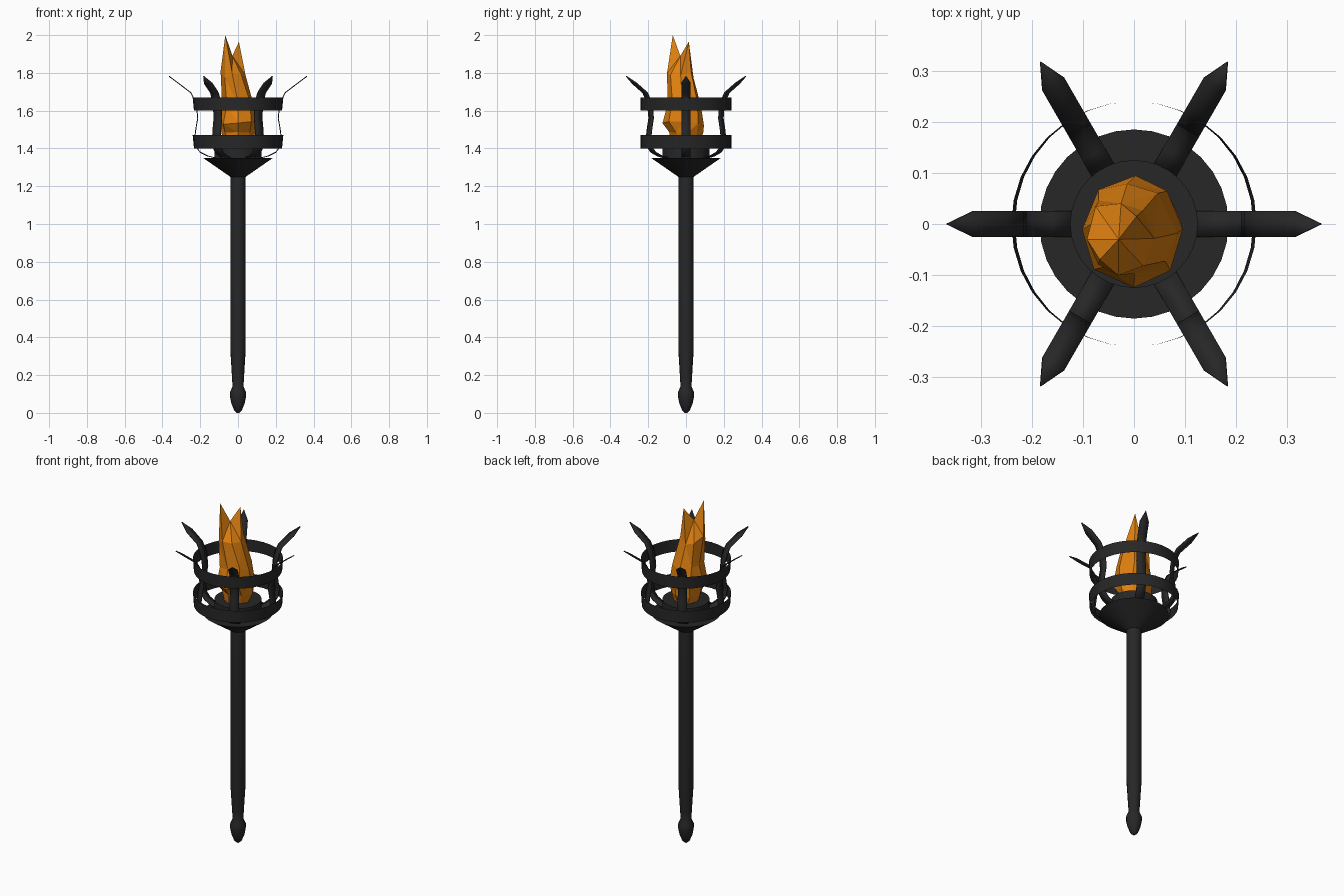
import bpy, bmesh, math, random
from math import cos, sin, pi

if "Cube" in bpy.data.objects:
    bpy.data.objects.remove(bpy.data.objects["Cube"])

random.seed(4)

def material(name, col):
    m = bpy.data.materials.new(name)
    m.diffuse_color = (*col, 1)
    m.use_nodes = True
    m.node_tree.nodes["Principled BSDF"].inputs["Base Color"].default_value = m.diffuse_color
    return m

iron = material("iron", (0.02, 0.02, 0.02))
fire = material("fire", (0.75, 0.22, 0.005))

def finish(name, bm, mat, smooth=None):
    bmesh.ops.remove_doubles(bm, verts=bm.verts, dist=1e-5)
    me = bpy.data.meshes.new(name)
    bm.to_mesh(me)
    bm.free()
    me.materials.append(mat)
    ob = bpy.data.objects.new(name, me)
    bpy.context.collection.objects.link(ob)
    if smooth:
        bpy.ops.object.select_all(action='DESELECT')
        ob.select_set(True)
        bpy.context.view_layer.objects.active = ob
        bpy.ops.object.shade_smooth_by_angle(angle=math.radians(smooth))
    return ob

def loft(rings, cap_ends=True, closed=True):
    """Skin a list of point rings with quads."""
    bm = bmesh.new()
    vs = [[bm.verts.new(p) for p in r] for r in rings]
    n = len(rings[0])
    for a, b in zip(vs, vs[1:]):
        for i in range(n if closed else n - 1):
            j = (i + 1) % n
            bm.faces.new((a[i], a[j], b[j], b[i]))
    if cap_ends:
        bm.faces.new(vs[0][::-1])
        bm.faces.new(vs[-1])
    return bm

def circle(rx, ry, z, n, cx=0, cy=0):
    return [(cx + rx * cos(2 * pi * i / n), cy + ry * sin(2 * pi * i / n), z) for i in range(n)]

def lathe(name, profile, n):
    finish(name, loft([circle(r, r, z, n) for r, z in profile]), iron, 30)

# handle with pommel
lathe("handle", [(0.006, 0), (0.02, 0.012), (0.035, 0.05), (0.042, 0.085), (0.042, 0.11),
                 (0.029, 0.14), (0.032, 0.19), (0.041, 0.34), (0.041, 1.26)], 16)
# flared collar and cup holding the flame
lathe("collar", [(0.041, 1.25), (0.185, 1.35)], 32)
lathe("cup", [(0.125, 1.34), (0.125, 1.43)], 32)

# two thin bands round the basket
for name, z in (("lower_band", 1.40), ("upper_band", 1.60)):
    finish(name, loft([circle(0.233, 0.24, z, 32), circle(0.24, 0.24, z + 0.07, 32)], False), iron, 30)

# six curved blades: radius, height, half width
path = [(0.12, 1.35, .025), (0.16, 1.36, .025), (0.2, 1.38, .025), (0.224, 1.41, .025),
        (0.23, 1.45, .025), (0.222, 1.51, .025), (0.213, 1.56, .025), (0.218, 1.61, .025),
        (0.232, 1.66, .025), (0.25, 1.695, .025), (0.315, 1.745, .025), (0.365, 1.782, .001)]
for k in range(6):
    a = k * pi / 3
    rows = [[(r * cos(a) - s * w * sin(a), r * sin(a) + s * w * cos(a), z) for s in (-1, 1)]
            for r, z, w in path]
    ob = finish(f"blade_{k + 1}", loft(rows, False, False), iron, 30)
    mod = ob.modifiers.new("thickness", 'SOLIDIFY')
    mod.thickness = 0.005
    mod.offset = 0

# faceted flame: rings (z, centre, radii) that split into two peaks
levels = [(1.42, 0, 0, .07, .07), (1.47, 0, 0, .085, .085), (1.54, -.003, -.008, .098, .112),
          (1.64, -.008, -.01, .085, .092), (1.79, -.022, -.022, .066, .072)]
rings = []
for z, cx, cy, rx, ry in levels:
    j = lambda s: random.uniform(-s, s)
    rings.append([(x + j(.01), y + j(.01), h + (j(.02) if z > 1.45 else 0))
                  for x, y, h in circle(rx, ry, z, 8, cx, cy)])
tall, short, dip = (-.067, -.07, 2.0), (.005, .015, 1.965), (-.03, -.03, 1.89)
rings.append([short, short, short, dip, tall, tall, tall, dip])
bm = loft(rings, False)
bm.verts.ensure_lookup_table()
bm.faces.new([bm.verts[i] for i in range(7, -1, -1)])
bmesh.ops.remove_doubles(bm, verts=bm.verts, dist=1e-5)
bmesh.ops.triangulate(bm, faces=[f for f in bm.faces if len(f.verts) == 4])
finish("flame", bm, fire)
